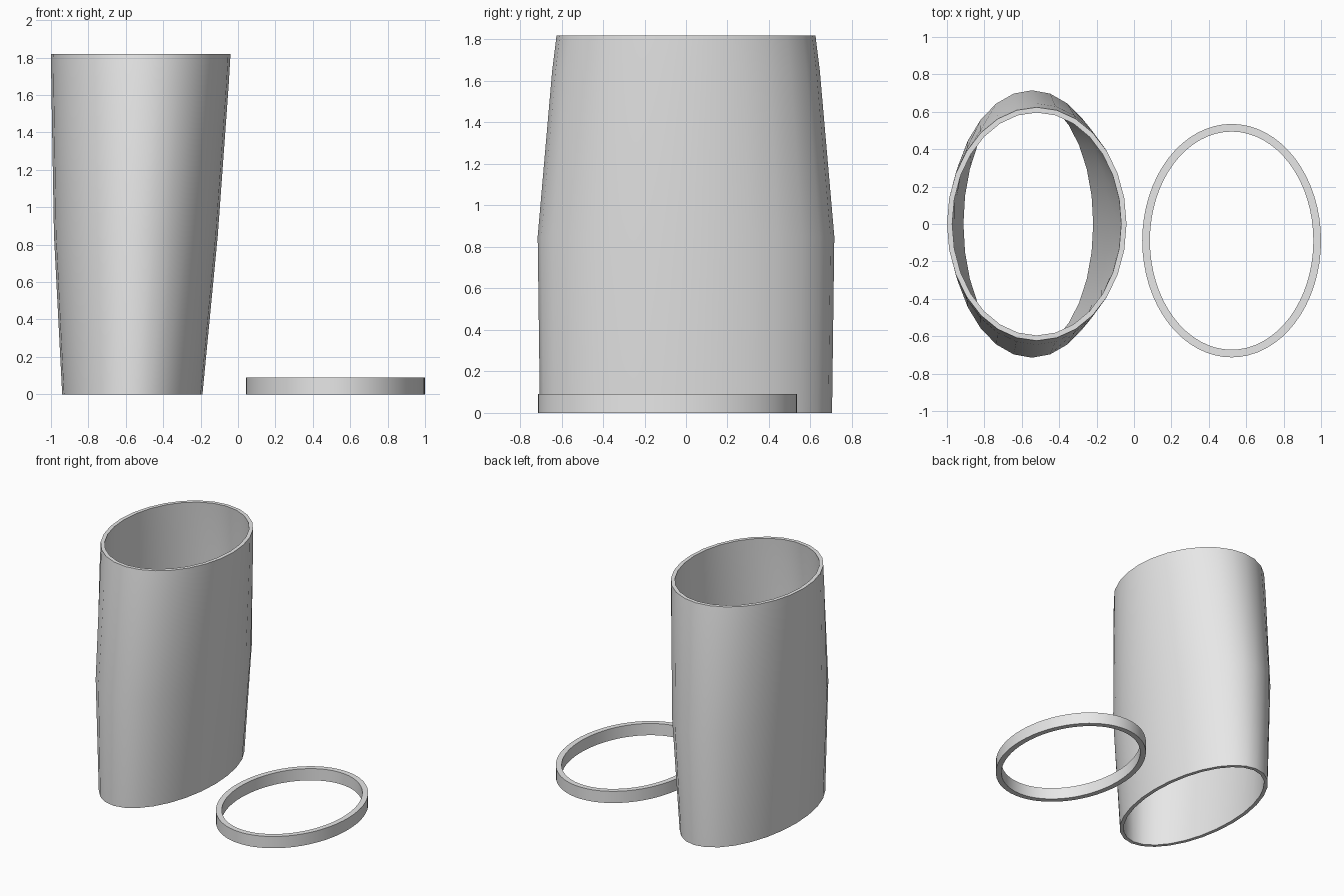
import bpy, bmesh, math

if "Cube" in bpy.data.objects:
    bpy.data.objects.remove(bpy.data.objects["Cube"])

grey = bpy.data.materials.new("plain grey")
grey.diffuse_color = (0.8, 0.8, 0.8, 1)
grey.use_nodes = True
grey.node_tree.nodes["Principled BSDF"].inputs["Base Color"].default_value = grey.diffuse_color


def oval_shell(name, levels, wall, sides):
    """Hollow open shell; each level is (z, x centre, y centre, x radius, y radius)."""
    bm = bmesh.new()

    def loop(z, cx, cy, rx, ry):
        return [bm.verts.new((cx + rx * math.cos(math.tau * i / sides),
                              cy + ry * math.sin(math.tau * i / sides), z))
                for i in range(sides)]

    # Up the outside, then down the inside, closing back on the first loop
    loops = [loop(*lv) for lv in levels]
    loops += [loop(z, cx, cy, rx - wall, ry - wall)
              for z, cx, cy, rx, ry in reversed(levels)]
    for a, b in zip(loops, loops[1:] + loops[:1]):
        for i in range(sides):
            j = (i + 1) % sides
            bm.faces.new((a[i], a[j], b[j], b[i]))
    bmesh.ops.recalc_face_normals(bm, faces=bm.faces)
    mesh = bpy.data.meshes.new(name)
    bm.to_mesh(mesh)
    bm.free()
    mesh.materials.append(grey)
    obj = bpy.data.objects.new(name, mesh)
    bpy.context.collection.objects.link(obj)
    # Smooth walls, crisp rims
    bpy.ops.object.select_all(action='DESELECT')
    obj.select_set(True)
    bpy.context.view_layer.objects.active = obj
    bpy.ops.object.shade_smooth_by_angle(angle=math.radians(35))
    return obj


# Tall sleeve: leans outward to the right, widest front to back at mid height
sleeve_levels = [
    (0.00, -0.565, 0, 0.375, 0.704),
    (0.85, -0.546, 0, 0.438, 0.715),
    (1.65, -0.524, 0, 0.474, 0.645),
    (1.82, -0.520, 0, 0.480, 0.624),
]
oval_shell("oval_sleeve", sleeve_levels, 0.028, 28)

# Loose rim ring lying beside the sleeve
ring_levels = [(z, 0.522, -0.089, 0.478, 0.624) for z in (0.0, 0.09)]
oval_shell("rim_ring", ring_levels, 0.041, 64)
